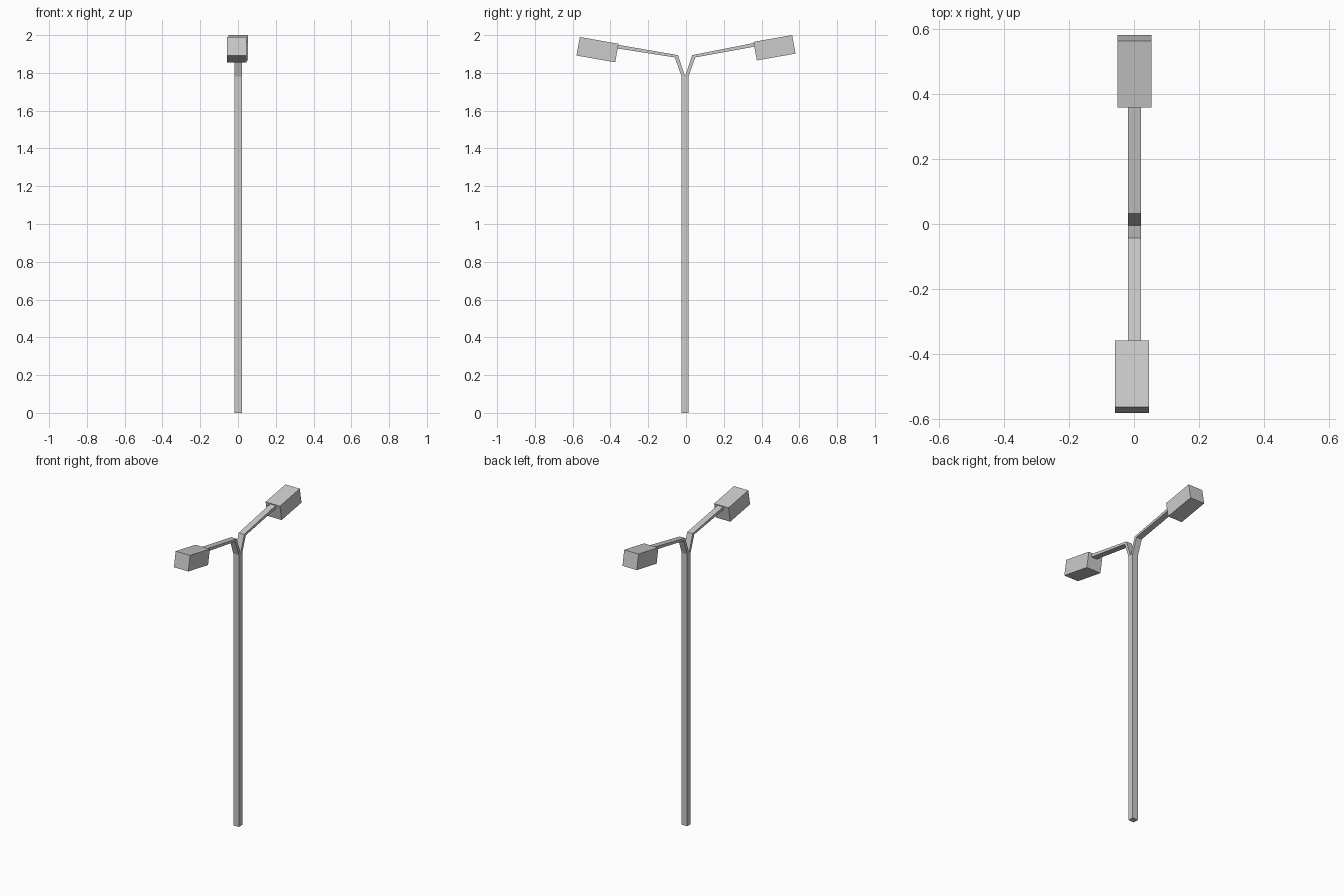
import bpy, bmesh

if "Cube" in bpy.data.objects:
    bpy.data.objects.remove(bpy.data.objects["Cube"])


def prism(name, profile, x0, x1):
    """Extrude a (y, z) outline along x."""
    bm = bmesh.new()
    face = bm.faces.new([bm.verts.new((x0, y, z)) for y, z in profile])
    ext = bmesh.ops.extrude_face_region(bm, geom=[face])
    verts = [v for v in ext["geom"] if isinstance(v, bmesh.types.BMVert)]
    bmesh.ops.translate(bm, verts=verts, vec=(x1 - x0, 0, 0))
    bmesh.ops.recalc_face_normals(bm, faces=bm.faces)
    mesh = bpy.data.meshes.new(name)
    bm.to_mesh(mesh)
    bm.free()
    obj = bpy.data.objects.new(name, mesh)
    bpy.context.collection.objects.link(obj)
    return obj


POLE_Y, HALF, FORK_Z = -0.005, 0.018, 1.78
X0, X1 = -0.018, 0.022

# Square pole
prism("pole", [(POLE_Y - HALF, 0), (POLE_Y + HALF, 0),
               (POLE_Y + HALF, FORK_Z), (POLE_Y - HALF, FORK_Z)], X0, X1)

# Two bent arms with box lamp heads; the front one sits slightly lower
for side, s, drop, head_x in (("back", 1, 0.0, 0.002), ("front", -1, 0.01, -0.006)):
    def at(y, z):
        return (POLE_Y + s * y, z)

    prism(side + "_arm", [
        at(0, FORK_Z), at(HALF, FORK_Z), at(0.054, 1.882),
        (s * 0.368, 1.94 - drop), (s * 0.368, 1.96 - drop),
        at(0.038, 1.894)], X0, X1)

    prism(side + "_lamp_head", [
        (s * 0.357, 1.964 - drop), (s * 0.562, 2.0 - drop),
        (s * 0.58, 1.902 - drop), (s * 0.375, 1.866 - drop)],
        head_x - 0.052, head_x + 0.052)
